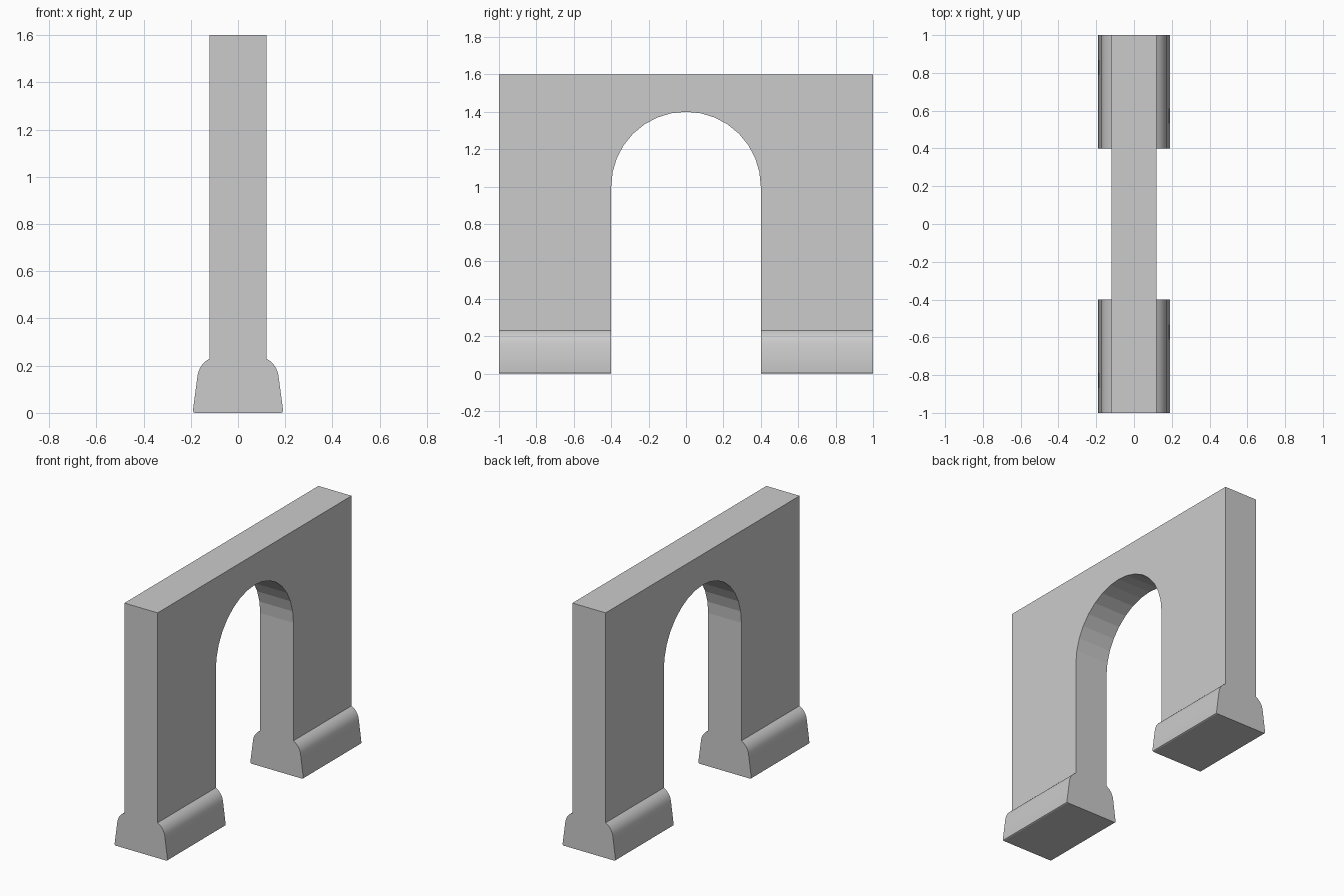
import bpy, bmesh, math
from mathutils import Vector

if "Cube" in bpy.data.objects:
    bpy.data.objects.remove(bpy.data.objects["Cube"])


def prism(name, outline, direction):
    """Extrude a closed outline of 3D points along a direction."""
    bm = bmesh.new()
    face = bm.faces.new([bm.verts.new(p) for p in outline])
    ext = bmesh.ops.extrude_face_region(bm, geom=[face])
    moved = [g for g in ext["geom"] if isinstance(g, bmesh.types.BMVert)]
    bmesh.ops.translate(bm, verts=moved, vec=Vector(direction))
    bmesh.ops.recalc_face_normals(bm, faces=bm.faces)
    mesh = bpy.data.meshes.new(name)
    bm.to_mesh(mesh)
    bm.free()
    obj = bpy.data.objects.new(name, mesh)
    bpy.context.collection.objects.link(obj)
    return obj


# Wall cross-section: flared plinth with a rounded shoulder, then the plain wall
half = [(0.183, 0), (0.189, 0.003), (0.191, 0.01), (0.171, 0.16), (0.167, 0.176),
        (0.160, 0.192), (0.150, 0.206), (0.137, 0.219), (0.12, 0.23), (0.12, 1.6)]
section = half + [(-x, z) for x, z in reversed(half)]
wall = prism("arched_wall", [(x, -1, z) for x, z in section], (0, 2, 0))

# Round-headed opening
R, SPRING, SEGS = 0.4, 1.0, 16
arc = [(R * math.cos(math.pi * i / SEGS), SPRING + R * math.sin(math.pi * i / SEGS))
       for i in range(SEGS + 1)]
opening = [(R, -0.3)] + arc + [(-R, -0.3)]
cutter = prism("opening_cutter", [(-0.5, y, z) for y, z in opening], (1, 0, 0))
cutter.hide_render = True

# Cut the opening, leaving two piers with plinths
bpy.context.view_layer.objects.active = wall
wall.select_set(True)
mod = wall.modifiers.new("opening", 'BOOLEAN')
mod.operation = 'DIFFERENCE'
mod.solver = 'EXACT'
mod.object = cutter
bpy.ops.object.modifier_apply(modifier=mod.name)
bpy.data.objects.remove(cutter)

# Smooth plinth shoulders, faceted arch
bpy.ops.object.shade_smooth_by_angle(angle=math.radians(25))
for p in wall.data.polygons:
    if abs(p.normal.x) < 0.01 and abs(p.center.y) < R + 0.01:
        p.use_smooth = False
